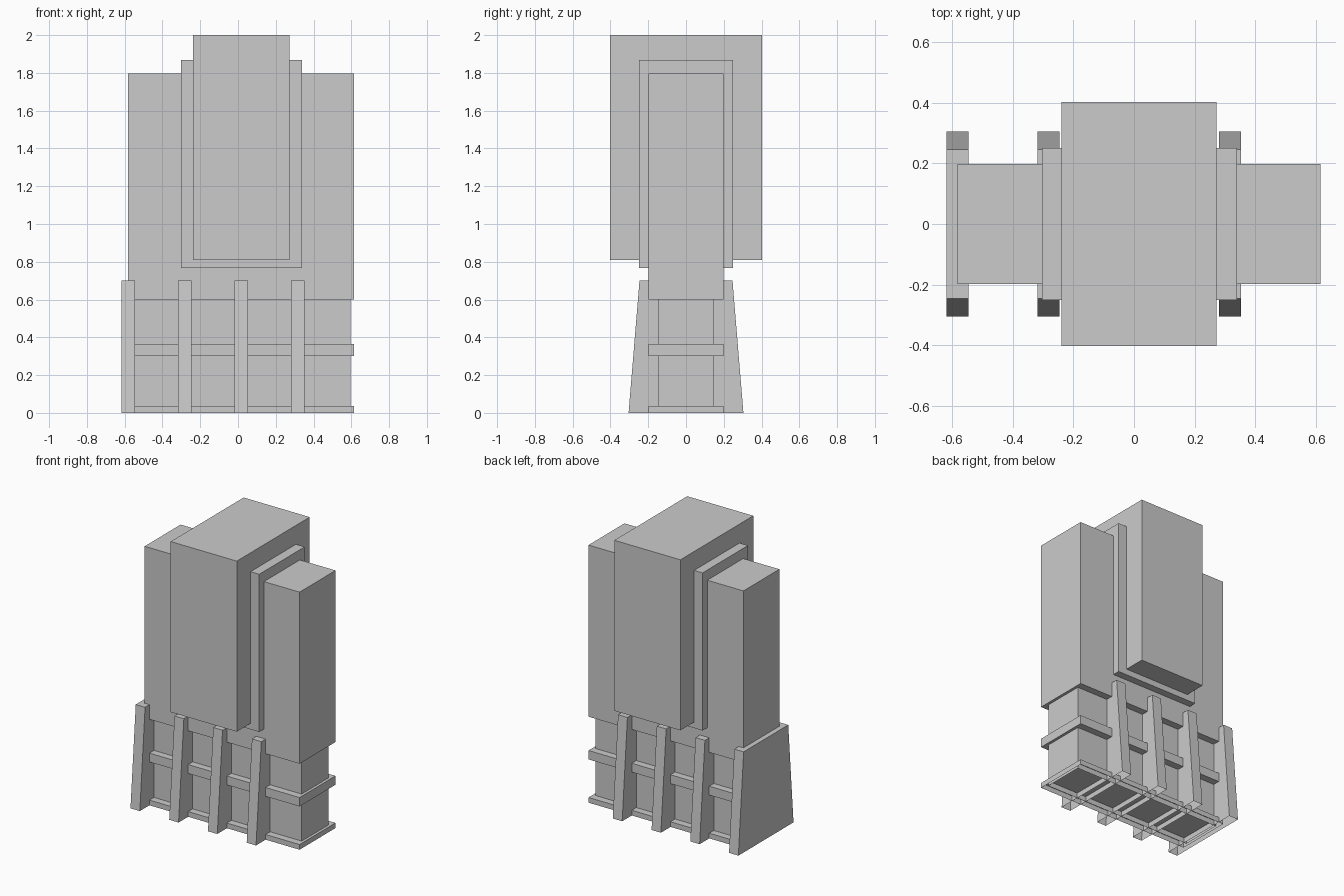
import bpy

if "Cube" in bpy.data.objects:
    bpy.data.objects.remove(bpy.data.objects["Cube"])


def prism(name, x0, x1, z0, z1, y_bottom, y_top=None, open_bottom=False):
    """Box symmetric in y, optionally tapering upward or open underneath."""
    y_top = y_bottom if y_top is None else y_top
    profile = [(-y_bottom, z0), (y_bottom, z0), (y_top, z1), (-y_top, z1)]
    verts = [(x, y, z) for x in (x0, x1) for y, z in profile]
    faces = [(3, 2, 1, 0), (4, 5, 6, 7), (1, 2, 6, 5), (2, 3, 7, 6), (3, 0, 4, 7)]
    if not open_bottom:
        faces.append((0, 1, 5, 4))
    mesh = bpy.data.meshes.new(name)
    mesh.from_pydata(verts, [], faces)
    mesh.update()
    obj = bpy.data.objects.new(name, mesh)
    bpy.context.collection.objects.link(obj)
    return obj


# Upper tower: wide slab, stepped collar and deep central block
prism("upper_slab", -0.582, 0.614, 0.60, 1.797, 0.198)
prism("stepped_collar", -0.303, 0.339, 0.768, 1.868, 0.25)
prism("central_block", -0.238, 0.272, 0.81, 2.0, 0.402)

# Recessed base with its two horizontal bands
prism("base_core", -0.563, 0.595, 0.0, 0.60, 0.148, open_bottom=True)
prism("middle_band", -0.582, 0.614, 0.302, 0.364, 0.198)
prism("ground_band", -0.582, 0.614, 0.0, 0.036, 0.198, open_bottom=True)

# Row of tapered buttress plates running through the base
for i in range(4):
    x = -0.617 + i * 0.299
    prism(f"buttress_{i + 1}", x, x + 0.072, 0.0, 0.702, 0.304, 0.246, open_bottom=True)
